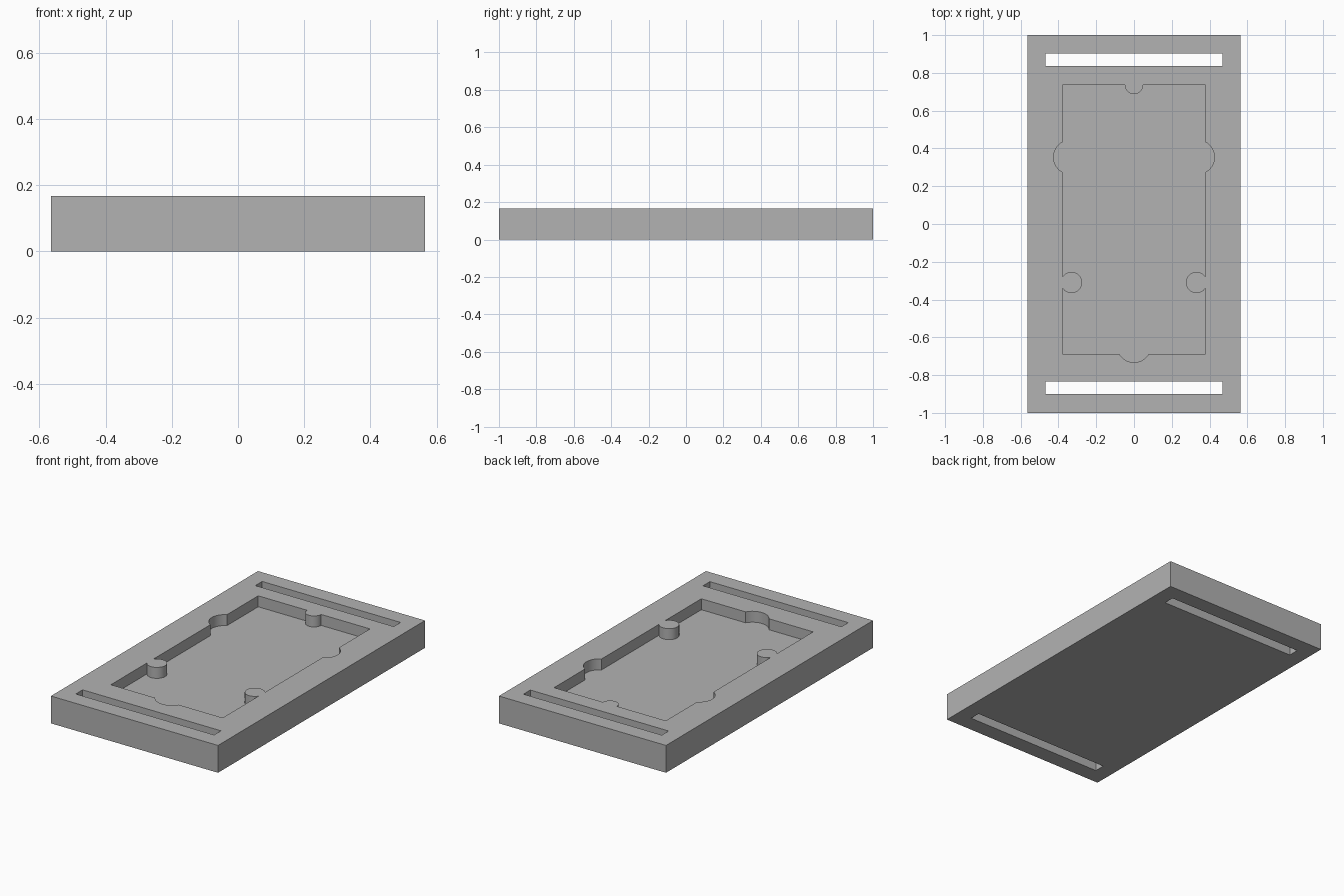
import bpy, bmesh
from math import radians, cos, sin, acos, degrees

if "Cube" in bpy.data.objects:
    bpy.data.objects.remove(bpy.data.objects["Cube"], do_unlink=True)

HALF_X, HALF_Y, HEIGHT = 0.565, 1.0, 0.167
FLOOR = 0.1                                   # pocket floor height
POCKET_X, POCKET_TOP, POCKET_BOTTOM = 0.378, 0.735, -0.688

grey = bpy.data.materials.new("plain grey")
grey.use_nodes = True
colour = (0.448, 0.448, 0.448, 1)
grey.diffuse_color = colour
grey.node_tree.nodes["Principled BSDF"].inputs["Base Color"].default_value = colour


def prism(name, outline, z0, z1):
    """Extrude a counter-clockwise outline from z0 to z1."""
    bm = bmesh.new()
    base = bm.faces.new([bm.verts.new((x, y, z0)) for x, y in outline])
    top = bmesh.ops.extrude_face_region(bm, geom=[base], use_keep_orig=True)["geom"]
    for v in top:
        if isinstance(v, bmesh.types.BMVert):
            v.co.z = z1
    bmesh.ops.recalc_face_normals(bm, faces=bm.faces)
    mesh = bpy.data.meshes.new(name)
    bm.to_mesh(mesh)
    bm.free()
    mesh.materials.append(grey)
    obj = bpy.data.objects.new(name, mesh)
    bpy.context.collection.objects.link(obj)
    return obj


def rectangle(hx, y0, y1):
    return [(-hx, y0), (hx, y0), (hx, y1), (-hx, y1)]


def arc(cx, cy, r, start, end):
    """Points along an arc, angles in degrees."""
    n = max(4, round(abs(end - start) / 7.5))
    angles = [radians(start + (end - start) * i / n) for i in range(n + 1)]
    return [(cx + r * cos(a), cy + r * sin(a)) for a in angles]


def pocket_outline():
    """Right half from bottom centre to top centre, then mirrored."""
    notch, peg = 0.0907, 0.056
    notch_x, peg_x, bottom_y = 0.335, 0.331, -0.642
    a_notch = degrees(acos((POCKET_X - notch_x) / notch))
    a_peg = degrees(acos((POCKET_X - peg_x) / peg))
    a_bottom = degrees(acos((bottom_y - POCKET_BOTTOM) / notch))
    half = arc(0, bottom_y, notch, -90, -90 + a_bottom)
    half += [(POCKET_X, POCKET_BOTTOM)]
    half += arc(peg_x, -0.31, peg, -a_peg, a_peg - 360)
    half += arc(notch_x, 0.354, notch, -a_notch, a_notch)
    half += [(POCKET_X, POCKET_TOP)]
    half += arc(0, POCKET_TOP, 0.048, 0, -90)
    return half + [(-x, y) for x, y in reversed(half[1:-1])]


# Slab, with a shaped pocket and two through slots cut out of it
tray = prism("tray", rectangle(HALF_X, -HALF_Y, HALF_Y), 0, HEIGHT)
cutters = [
    prism("pocket_cutter", pocket_outline(), FLOOR, HEIGHT + 0.1),
    prism("back_slot_cutter", rectangle(0.468, 0.836, 0.902), -0.1, HEIGHT + 0.1),
    prism("front_slot_cutter", rectangle(0.468, -0.899, -0.833), -0.1, HEIGHT + 0.1),
]
for cutter in cutters:
    cutter.hide_render = True
    cut = tray.modifiers.new(cutter.name, "BOOLEAN")
    cut.operation, cut.solver, cut.object = "DIFFERENCE", "EXACT", cutter

# Bake the cuts and drop the helpers
bpy.context.view_layer.update()
evaluated = tray.evaluated_get(bpy.context.evaluated_depsgraph_get())
baked = bpy.data.meshes.new_from_object(evaluated)
tray.modifiers.clear()
tray.data = baked
for cutter in cutters:
    bpy.data.objects.remove(cutter, do_unlink=True)

# Smooth round walls, sharp edges elsewhere
bpy.ops.object.select_all(action="DESELECT")
tray.select_set(True)
bpy.context.view_layer.objects.active = tray
bpy.ops.object.shade_smooth_by_angle(angle=radians(25))
